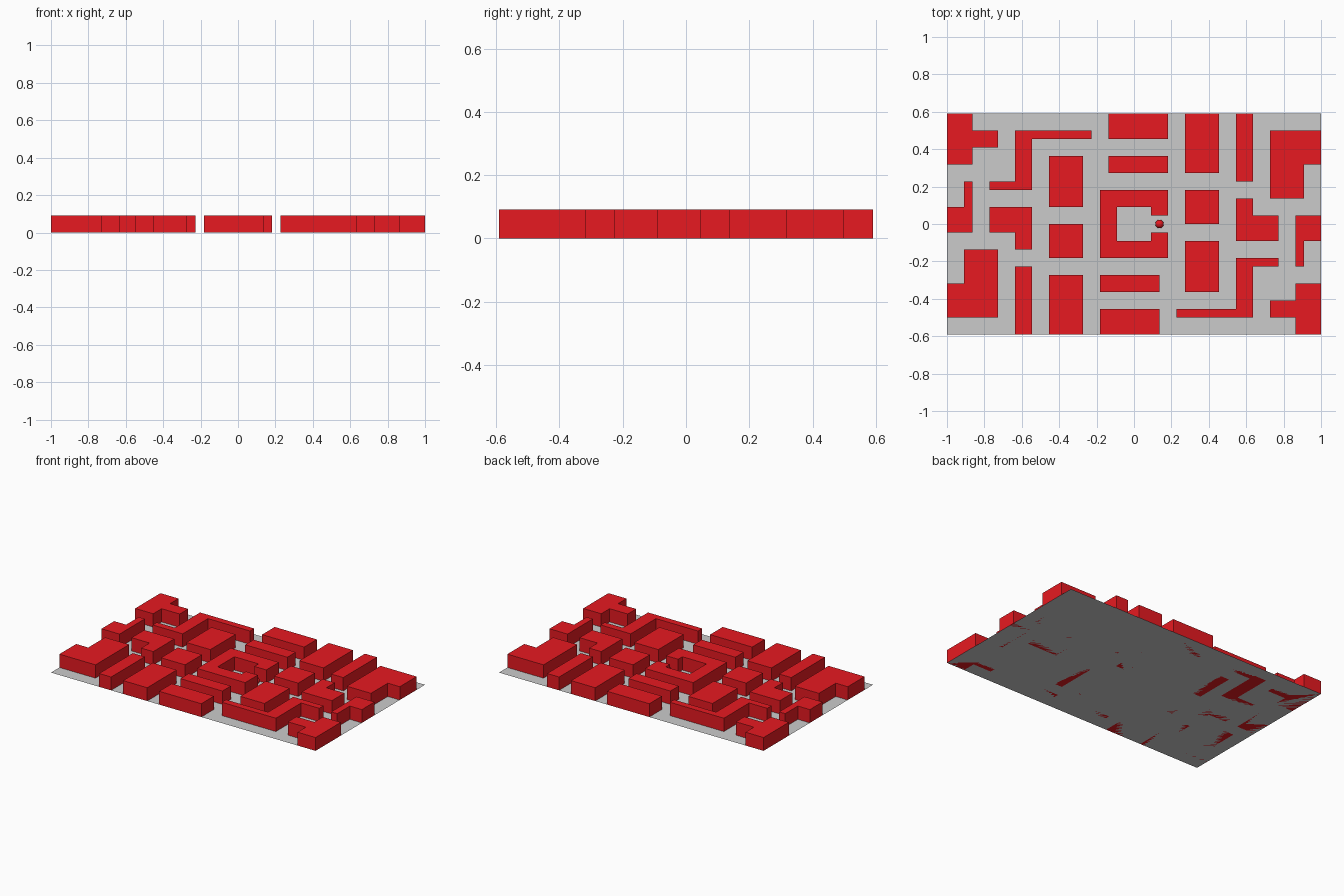
import bpy, bmesh

if "Cube" in bpy.data.objects:
    bpy.data.objects.remove(bpy.data.objects["Cube"])

U = 1 / 22      # one maze cell
H = 2 * U       # wall height

red = bpy.data.materials.new("red")
red.diffuse_color = (0.8, 0.01, 0.015, 1)
red.use_nodes = True
red.node_tree.nodes["Principled BSDF"].inputs["Base Color"].default_value = red.diffuse_color


def prism(name, pts, height=H, mat=red):
    """Flat outline in cell units (counter-clockwise), extruded up from z = 0."""
    bm = bmesh.new()
    face = bm.faces.new([bm.verts.new((x * U, y * U, 0)) for x, y in pts])
    if height:
        top = bmesh.ops.extrude_face_region(bm, geom=[face], use_keep_orig=True)["geom"]
        bmesh.ops.translate(bm, vec=(0, 0, height),
                            verts=[v for v in top if isinstance(v, bmesh.types.BMVert)])
        bmesh.ops.recalc_face_normals(bm, faces=bm.faces)
    me = bpy.data.meshes.new(name)
    bm.to_mesh(me)
    bm.free()
    if mat:
        me.materials.append(mat)
    ob = bpy.data.objects.new(name, me)
    bpy.context.collection.objects.link(ob)
    return ob


def rect(x0, y0, x1, y1):
    return [(x0, y0), (x1, y0), (x1, y1), (x0, y1)]


# Floor sheet
prism("floor", rect(-22, -13, 22, 13), 0, None)

# Wall blocks that repeat turned by 180 degrees
blocks = {
    "corner_block": [(-22, 7), (-19, 7), (-19, 9), (-16, 9),
                     (-16, 11), (-19, 11), (-19, 13), (-22, 13)],
    "edge_hook": [(-22, -1), (-19, -1), (-19, 5), (-20, 5), (-20, 2), (-22, 2)],
    "edge_block": [(-22, -11), (-16, -11), (-16, -3), (-20, -3), (-20, -7), (-22, -7)],
    "long_z_wall": [(-17, 4), (-12, 4), (-12, 10), (-5, 10),
                    (-5, 11), (-14, 11), (-14, 5), (-17, 5)],
    "l_block": [(-14, -3), (-12, -3), (-12, 2), (-17, 2), (-17, -1), (-14, -1)],
    "narrow_wall": rect(-14, -13, -12, -5),
    "tall_block": rect(-10, 2, -6, 8),
    "square_block": rect(-10, -4, -6, 0),
    "border_block": rect(-10, -13, -6, -6),
    "middle_border_block": rect(-3, 10, 4, 13),
    "middle_bar": rect(-3, 6, 4, 8),
}
for name, pts in blocks.items():
    prism(name, pts)
    prism(name + "_opposite", [(-x, -y) for x, y in pts])

# Central pen, open on the right
prism("central_pen", [(4, 1), (4, 4), (-4, 4), (-4, -4), (4, -4), (4, -1),
                      (2, -1), (2, -2), (-2, -2), (-2, 2), (2, 2), (2, 1)])

# Ball in the pen's gateway
bpy.ops.mesh.primitive_uv_sphere_add(segments=32, ring_count=16, radius=U / 2,
                                     location=(3 * U, 0, U / 2))
ball = bpy.context.object
ball.name = "ball"
ball.data.materials.append(red)
bpy.ops.object.shade_smooth()
